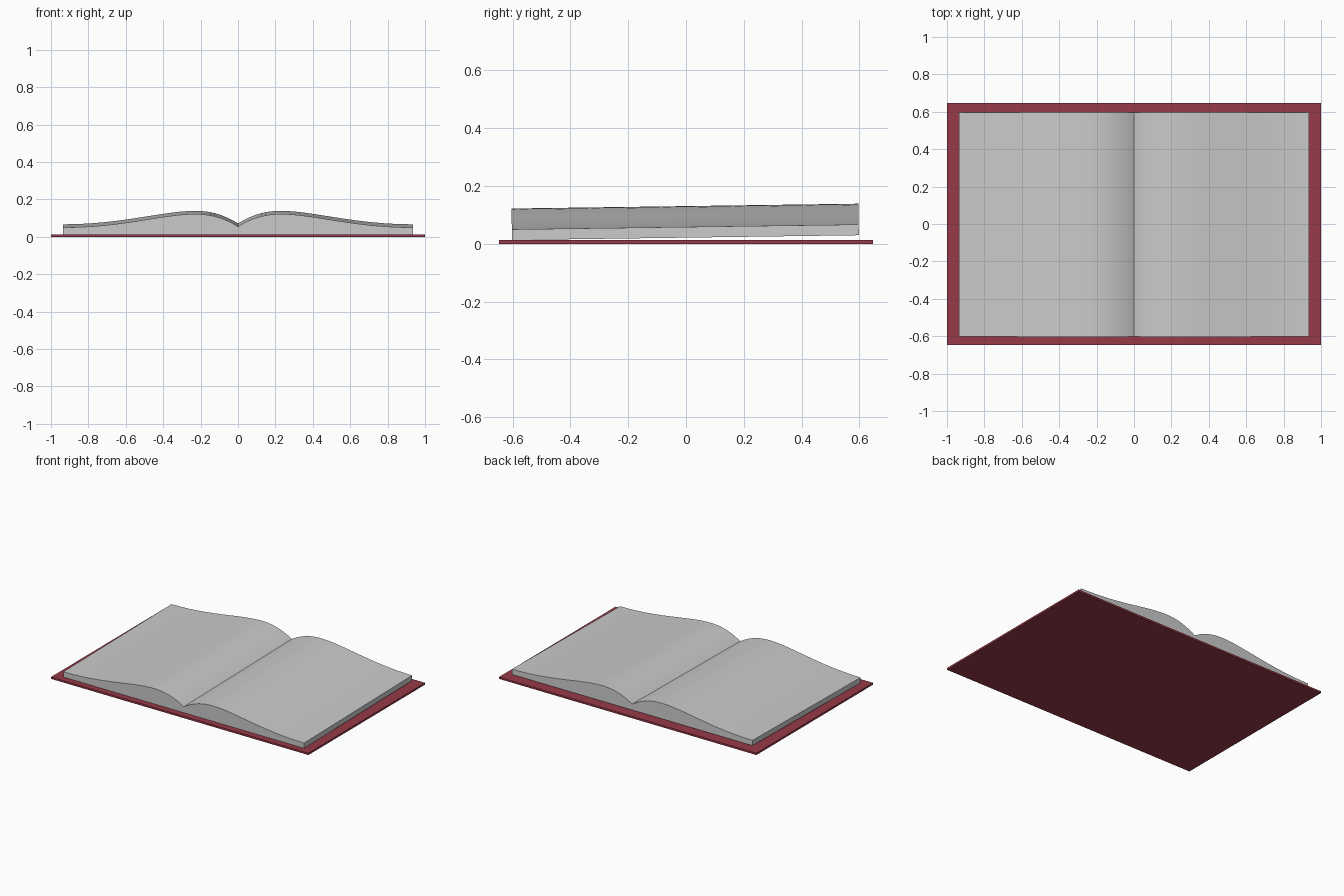
import bpy, bmesh, math
from mathutils import Matrix, Vector
from mathutils.geometry import interpolate_bezier

if "Cube" in bpy.data.objects:
    bpy.data.objects.remove(bpy.data.objects["Cube"])


def make_object(name, bm):
    mesh = bpy.data.meshes.new(name)
    bmesh.ops.recalc_face_normals(bm, faces=bm.faces)
    bm.to_mesh(mesh)
    bm.free()
    ob = bpy.data.objects.new(name, mesh)
    bpy.context.collection.objects.link(ob)
    return ob


# Flat cover board
COVER = 0.013
bm = bmesh.new()
bmesh.ops.create_cube(bm, size=1)
bmesh.ops.scale(bm, vec=(2, 1.294, COVER), verts=bm.verts)
bmesh.ops.translate(bm, vec=(0, 0, COVER / 2), verts=bm.verts)
cover = make_object("cover", bm)
red = bpy.data.materials.new("dark_red")
red.diffuse_color = (0.31, 0.042, 0.065, 1)
red.use_nodes = True
red.node_tree.nodes["Principled BSDF"].inputs["Base Color"].default_value = red.diffuse_color
cover.data.materials.append(red)

# Curved page profile: gutter, crest, then a long fall to the outer edge
W, N = 0.935, 14
V = lambda x, z: Vector((x, 0, z))
rise = interpolate_bezier(V(0, .055), V(.06, .092), V(.13, .122), V(.23, .122), N)
fall = interpolate_bezier(V(.23, .122), V(.40, .122), V(.62, .05), V(W, .05), N)
right = [(p.x, p.z) for p in rise + fall[1:]]
left = [(-x, z) for x, z in reversed(right)]
profile = left + right[1:] + [(W, COVER), (-W, COVER)]

# Page block: profile extruded front to back, tilted up slightly at the back
bm = bmesh.new()
face = bm.faces.new([bm.verts.new((x, 0, z)) for x, z in profile])
ext = bmesh.ops.extrude_face_region(bm, geom=[face])
back = [g for g in ext["geom"] if isinstance(g, bmesh.types.BMVert)]
bmesh.ops.translate(bm, vec=(0, 1.2, 0), verts=back)
bmesh.ops.rotate(bm, cent=(0, 0, COVER), verts=bm.verts,
                 matrix=Matrix.Rotation(math.radians(0.8), 3, 'X'))
bmesh.ops.translate(bm, vec=(0, -0.602, 0), verts=bm.verts)
pages = make_object("pages", bm)

bpy.context.view_layer.objects.active = pages
pages.select_set(True)
bpy.ops.object.shade_smooth_by_angle(angle=math.radians(30))
